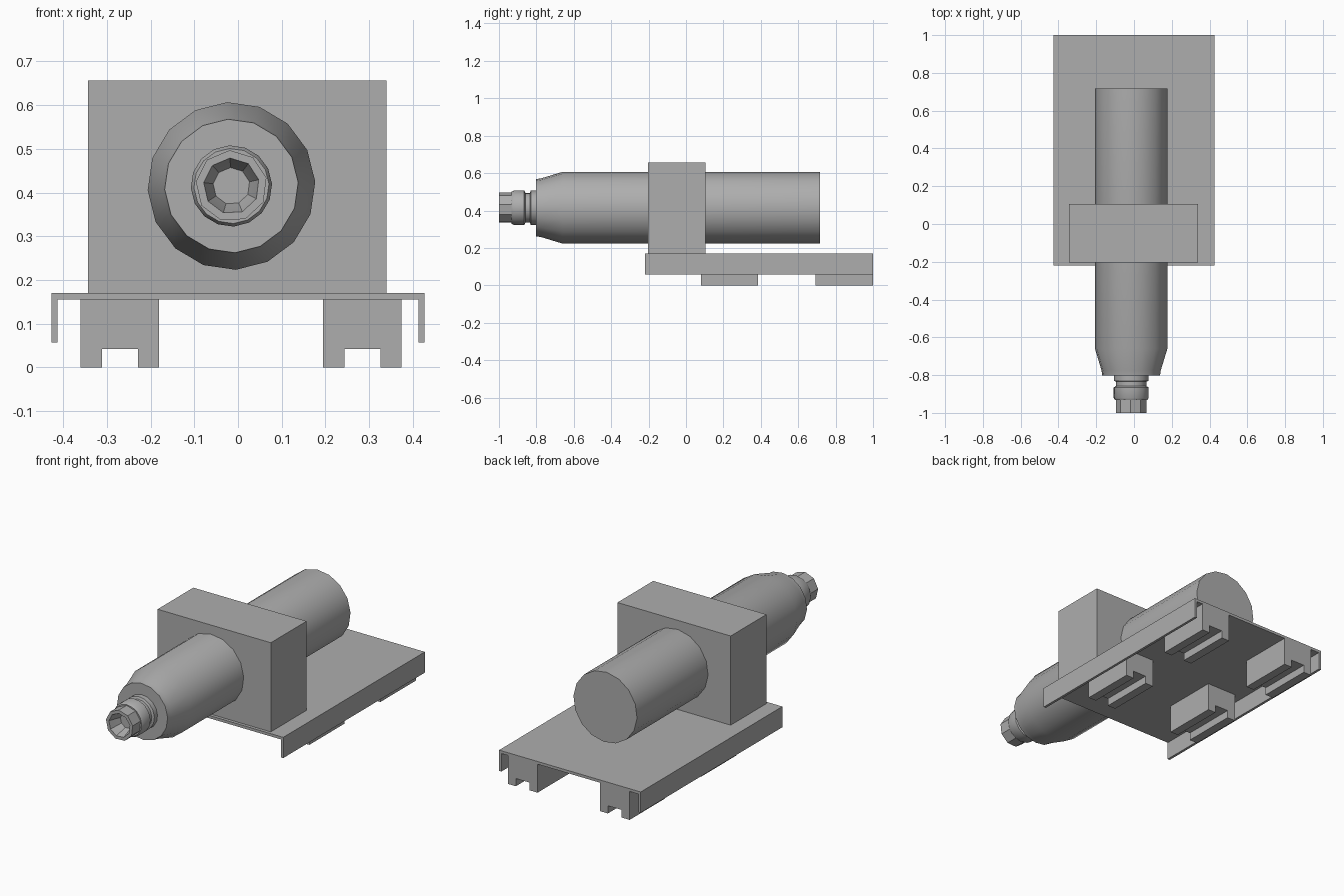
import bpy, bmesh, math
from mathutils import Matrix

if "Cube" in bpy.data.objects:
    bpy.data.objects.remove(bpy.data.objects["Cube"], do_unlink=True)

GREY = (0.42, 0.42, 0.42, 1)
mat = bpy.data.materials.new("plain grey")
mat.use_nodes = True
mat.diffuse_color = GREY
mat.node_tree.nodes["Principled BSDF"].inputs["Base Color"].default_value = GREY

AXIS_X, AXIS_Z = -0.015, 0.415


def finish(name, bm, smooth=False):
    bmesh.ops.recalc_face_normals(bm, faces=bm.faces[:])
    mesh = bpy.data.meshes.new(name)
    bm.to_mesh(mesh)
    bm.free()
    ob = bpy.data.objects.new(name, mesh)
    bpy.context.collection.objects.link(ob)
    mesh.materials.append(mat)
    if smooth:
        bpy.ops.object.select_all(action="DESELECT")
        bpy.context.view_layer.objects.active = ob
        ob.select_set(True)
        bpy.ops.object.shade_smooth_by_angle(angle=math.radians(30))
    return ob


def extrude_outline(name, outline, y0, y1):
    """Extrude an x, z outline along y."""
    bm = bmesh.new()
    face = bm.faces.new([bm.verts.new((x, y0, z)) for x, z in outline])
    ext = bmesh.ops.extrude_face_region(bm, geom=[face])
    moved = [v for v in ext["geom"] if isinstance(v, bmesh.types.BMVert)]
    bmesh.ops.translate(bm, verts=moved, vec=(0, y1 - y0, 0))
    return finish(name, bm)


def lathe(name, profile, sides, turn=0.0):
    """Revolve (radius, y) points about the barrel axis, capping both ends."""
    bm = bmesh.new()
    rings = []
    for r, y in profile:
        angles = [turn + math.tau * i / sides for i in range(sides)]
        rings.append([bm.verts.new((AXIS_X + r * math.sin(a), y,
                                    AXIS_Z + r * math.cos(a))) for a in angles])
    for a, b in zip(rings, rings[1:]):
        for i in range(sides):
            j = (i + 1) % sides
            bm.faces.new((a[i], a[j], b[j], b[i]))
    bm.faces.new(rings[0])
    bm.faces.new(rings[-1])
    return finish(name, bm, True)


# Base tray with downturned side flanges
W, LIP, TOP, DECK, HEM = 0.427, 0.413, 0.17, 0.155, 0.057
extrude_outline("base_tray", [(-W, HEM), (-W, TOP), (W, TOP), (W, HEM),
                              (LIP, HEM), (LIP, DECK), (-LIP, DECK), (-LIP, HEM)],
                -0.22, 1.0)

# Four grooved feet
for side, x in (("right", -0.36), ("left", 0.195)):
    outline = [(x, 0), (x, DECK), (x + 0.179, DECK), (x + 0.179, 0),
               (x + 0.131, 0), (x + 0.131, 0.042), (x + 0.049, 0.042), (x + 0.049, 0)]
    for end, y0, y1 in (("front", 0.08, 0.385), ("back", 0.693, 1.0)):
        extrude_outline(f"{end}_{side}_foot", outline, y0, y1)

# Clamp block around the barrel
extrude_outline("clamp_block", [(-0.343, TOP), (-0.343, 0.656), (0.34, 0.656), (0.34, TOP)],
                -0.203, 0.105)

# Barrel with tapered nose
lathe("barrel", [(0.192, 0.717), (0.192, -0.66), (0.157, -0.775), (0.153, -0.803)],
      16, math.radians(-3))

# Stepped connector collar
lathe("connector_collar", [(0.092, -0.79), (0.092, -0.83), (0.08, -0.835), (0.08, -0.858),
                           (0.093, -0.865), (0.093, -0.92), (0.086, -0.932), (0.07, -0.932)],
      16, math.radians(-3))

# Hollow nozzle tip with a funnel bore
lathe("nozzle_tip", [(0.082, -0.92), (0.082, -1.0), (0.064, -1.0), (0.05, -0.95),
                     (0.02, -0.88)], 9, math.radians(-3))
